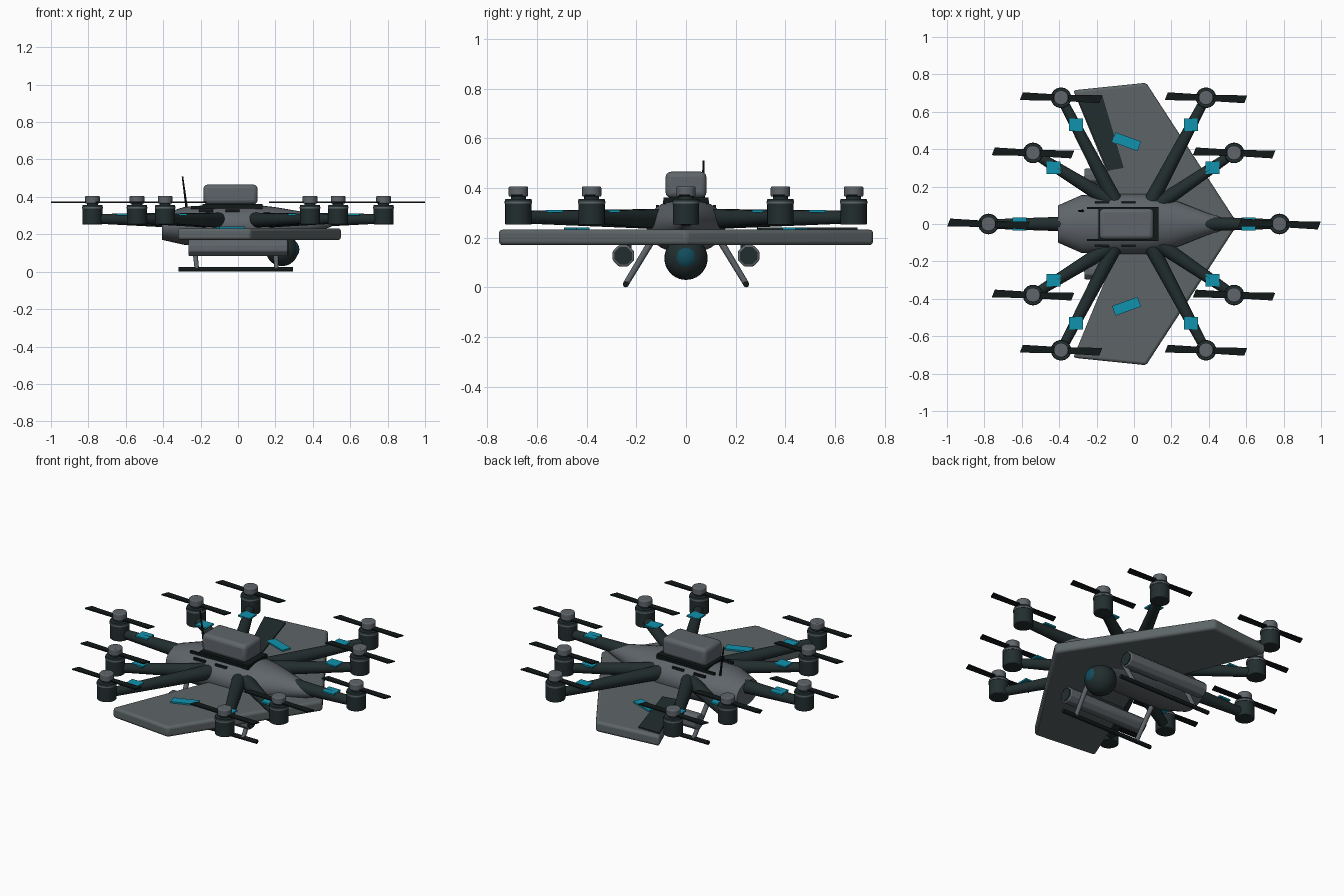
import bpy, bmesh, math
from mathutils import Vector

if "Cube" in bpy.data.objects:
    bpy.data.objects.remove(bpy.data.objects["Cube"])


def material(name, rgb):
    m = bpy.data.materials.new(name)
    m.diffuse_color = (*rgb, 1)
    m.use_nodes = True
    m.node_tree.nodes["Principled BSDF"].inputs["Base Color"].default_value = m.diffuse_color
    return m


GREY = material("hull grey", (0.115, 0.13, 0.145))
WING = material("wing grey", (0.11, 0.13, 0.135))
DARK = material("dark green grey", (0.016, 0.027, 0.028))
BLACK = material("black", (0.006, 0.009, 0.01))
TEAL = material("teal", (0.005, 0.29, 0.42))
LENS = material("dark teal glass", (0.006, 0.07, 0.105))


def finish(bm, name, mat, smooth=True, bevel=0):
    bmesh.ops.recalc_face_normals(bm, faces=bm.faces)
    me = bpy.data.meshes.new(name)
    bm.to_mesh(me)
    bm.free()
    me.materials.append(mat)
    ob = bpy.data.objects.new(name, me)
    bpy.context.collection.objects.link(ob)
    if bevel:
        b = ob.modifiers.new("soft edges", 'BEVEL')
        b.width, b.segments = bevel, 3
    if smooth:
        bpy.ops.object.select_all(action='DESELECT')
        ob.select_set(True)
        bpy.context.view_layer.objects.active = ob
        bpy.ops.object.shade_smooth_by_angle(angle=math.radians(40))
    return ob


def box(name, loc, size, mat, turn=0, bevel=0):
    bm = bmesh.new()
    bmesh.ops.create_cube(bm, size=1)
    bmesh.ops.scale(bm, vec=size, verts=bm.verts)
    ob = finish(bm, name, mat, bool(bevel), bevel)
    ob.location = loc
    ob.rotation_euler.z = math.radians(turn)
    return ob


def tube(name, a, b, r1, r2, mat, sides=20, bevel=0, roll=0):
    a, b = Vector(a), Vector(b)
    bm = bmesh.new()
    bmesh.ops.create_cone(bm, cap_ends=True, segments=sides, radius1=r1,
                          radius2=r2, depth=(b - a).length)
    ob = finish(bm, name, mat, True, bevel)
    ob.location = (a + b) / 2
    q = (b - a).to_track_quat('Z', 'Y')
    ob.rotation_euler = q.to_euler()
    if roll:
        ob.rotation_euler.rotate_axis('Z', roll)
    return ob


def ball(name, loc, r, mat):
    bm = bmesh.new()
    bmesh.ops.create_uvsphere(bm, u_segments=28, v_segments=18, radius=r)
    ob = finish(bm, name, mat)
    ob.location = loc
    return ob


def prism(name, outline, z0, z1, mat, bevel=0):
    bm = bmesh.new()
    f = bm.faces.new([bm.verts.new((x, y, z0)) for x, y in outline])
    r = bmesh.ops.extrude_face_region(bm, geom=[f])
    bmesh.ops.translate(bm, vec=(0, 0, z1 - z0),
                        verts=[v for v in r['geom'] if isinstance(v, bmesh.types.BMVert)])
    return finish(bm, name, mat, bool(bevel), bevel)


# Fuselage: oval sections (x, half width, half height, centre z)
sections = [(-0.405, 0.10, 0.07, 0.24), (-0.28, 0.155, 0.103, 0.245),
            (-0.1, 0.16, 0.112, 0.247), (0.08, 0.16, 0.112, 0.247),
            (0.2, 0.135, 0.095, 0.25), (0.39, 0.06, 0.055, 0.258),
            (0.5, 0.025, 0.025, 0.265)]
bm = bmesh.new()
rings = []
N = 28
for x, ry, rz, zc in sections:
    rings.append([bm.verts.new((x, ry * math.cos(2 * math.pi * i / N),
                                zc + rz * math.sin(2 * math.pi * i / N))) for i in range(N)])
for p, q in zip(rings, rings[1:]):
    for i in range(N):
        j = (i + 1) % N
        bm.faces.new((p[i], p[j], q[j], q[i]))
bm.faces.new(rings[0])
bm.faces.new(rings[-1])
finish(bm, "fuselage", GREY)

# Swept wing
prism("wing", [(0.555, 0), (0.065, 0.755), (-0.325, 0.715), (-0.03, 0),
               (-0.325, -0.715), (0.065, -0.755)], 0.17, 0.232, WING, 0.015)
prism("elevon", [(-0.31, 0.69), (-0.17, 0.69), (-0.055, 0.30), (-0.14, 0.285)],
      0.231, 0.24, DARK)
for s in (1, -1):
    box("wing_marker", (-0.04, s * 0.44, 0.236), (0.145, 0.055, 0.009), TEAL, -20 * s)

# Payload box with its base and vents
box("payload_base", (-0.03, 0, 0.352), (0.32, 0.18, 0.02), BLACK)
box("payload_box", (-0.04, 0, 0.413), (0.29, 0.165, 0.105), GREY, 0, 0.022)
for s in (1, -1):
    box("base_rail", (-0.06, s * 0.086, 0.343), (0.38, 0.012, 0.014), BLACK)
    for x in (-0.17, -0.03):
        box("vent_slit", (x, s * 0.115, 0.325), (0.075, 0.012, 0.014), BLACK)
tube("antenna", (-0.272, 0.07, 0.32), (-0.297, 0.07, 0.51), 0.007, 0.004, BLACK, 8)

# Camera ball under the nose
ball("camera_ball", (0.235, 0, 0.117), 0.087, DARK)
ball("camera_lens", (0.272, 0, 0.119), 0.056, LENS)

# Side pods and landing gear
for s in (1, -1):
    y = s * 0.252
    tube("side_pod", (-0.265, y, 0.127), (0.265, y, 0.127), 0.047, 0.047, GREY, 8, 0.006,
         math.pi / 8)
    tube("pod_front", (0.262, y, 0.127), (0.27, y, 0.127), 0.038, 0.038, DARK, 8, 0,
         math.pi / 8)
    box("pod_mount", (0, s * 0.235, 0.165), (0.2, 0.03, 0.03), DARK)
    tube("skid", (-0.318, s * 0.242, 0.012), (0.295, s * 0.242, 0.012),
         0.012, 0.012, BLACK, 12)
    for top, foot in ((-0.24, -0.22), (0.2, 0.205)):
        tube("skid_leg", (top, s * 0.13, 0.2), (foot, s * 0.242, 0.014),
             0.014, 0.012, GREY, 12)


# One arm with marker, motor and two-bladed rotor
def rotor_arm(root, hub, mark):
    x, y = hub
    tube("arm", (*root, 0.275), (x, y, 0.283), 0.041, 0.025, DARK, 16)
    box("arm_marker", (*mark, 0.306), (0.075, 0.068, 0.009), TEAL)
    tube("motor_housing", (x, y, 0.252), (x, y, 0.34), 0.053, 0.053, DARK, 24, 0.004)
    tube("motor_ring", (x, y, 0.338), (x, y, 0.346), 0.055, 0.055, GREY, 24)
    tube("motor_lid", (x, y, 0.346), (x, y, 0.356), 0.055, 0.052, DARK, 24)
    tube("rotor_shaft", (x, y, 0.355), (x, y, 0.37), 0.03, 0.03, DARK, 16)
    tube("rotor_cap", (x, y, 0.365), (x, y, 0.406), 0.039, 0.039, GREY, 24, 0.006)
    for d in (1, -1):
        blade = [(0.02, 0.017), (0.22, 0.02), (0.205, -0.022), (0.02, -0.017)]
        ob = prism("rotor_blade", [(d * u, d * v) for u, v in blade], 0.367, 0.374, BLACK)
        ob.location = (x, y, 0)
        ob.rotation_euler.z = math.radians(-2)


for s in (1, -1):
    rotor_arm((-0.09, s * 0.10), (-0.39, s * 0.675), (-0.31, s * 0.53))
    rotor_arm((0.08, s * 0.10), (0.385, s * 0.675), (0.305, s * 0.53))
    rotor_arm((-0.13, s * 0.125), (-0.54, s * 0.38), (-0.43, s * 0.30))
    rotor_arm((0.13, s * 0.105), (0.535, s * 0.38), (0.42, s * 0.30))
    rotor_arm((s * 0.32, 0), (s * 0.778, 0), (s * 0.613, 0))
